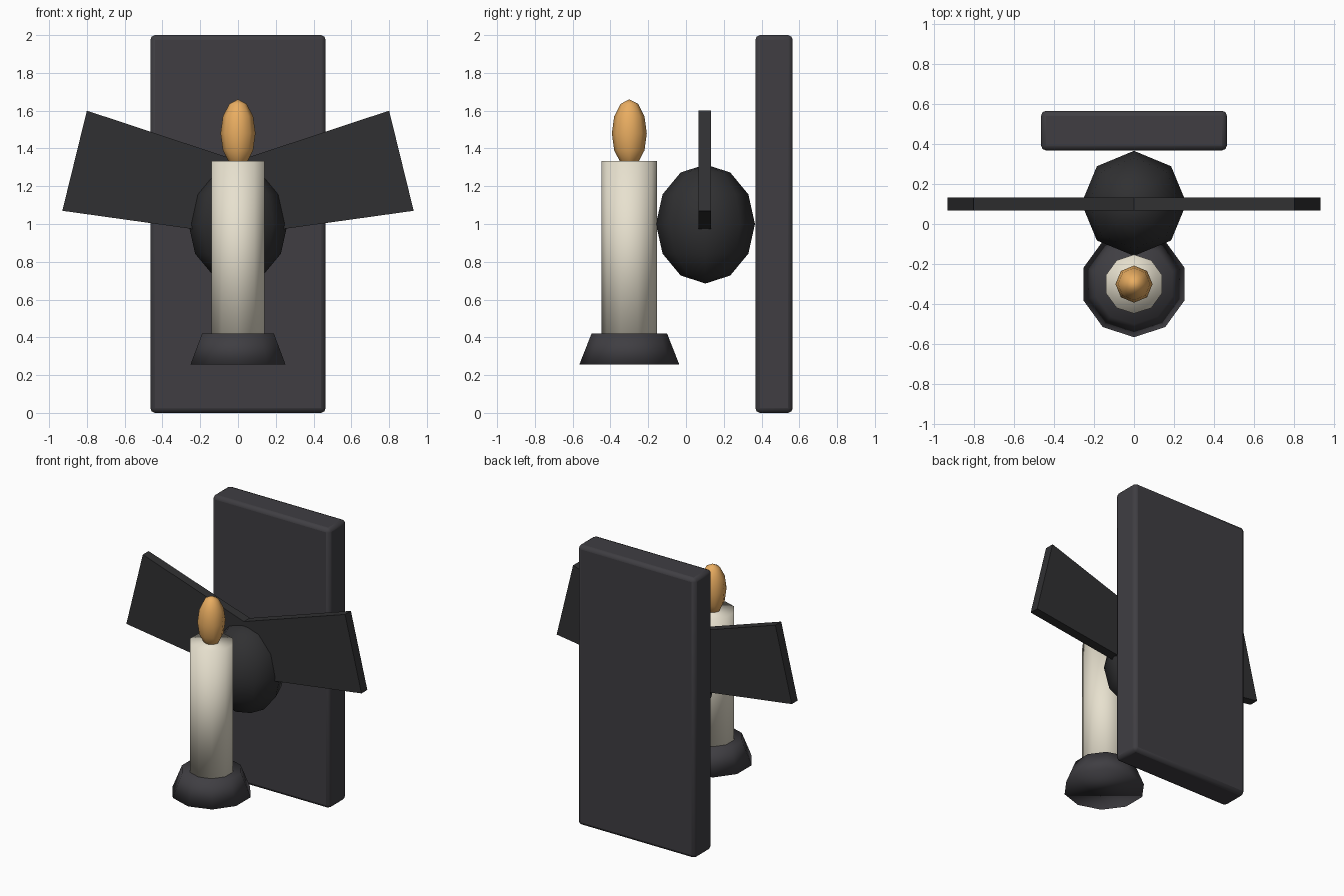
import bpy
import bmesh

if "Cube" in bpy.data.objects:
    bpy.data.objects.remove(bpy.data.objects["Cube"])


def material(name, rgb):
    m = bpy.data.materials.new(name)
    m.diffuse_color = (*rgb, 1)
    m.use_nodes = True
    m.node_tree.nodes["Principled BSDF"].inputs["Base Color"].default_value = m.diffuse_color
    return m


iron = material("iron", (0.05, 0.048, 0.055))
dark_iron = material("dark_iron", (0.03, 0.03, 0.032))
wax = material("wax", (0.80, 0.75, 0.62))
fire = material("fire", (0.82, 0.42, 0.12))


def finish(name, mat):
    ob = bpy.context.object
    ob.name = name
    ob.data.materials.append(mat)
    bpy.ops.object.shade_smooth()
    return ob


def frustum(name, r1, r2, z1, z2, y, mat):
    bpy.ops.mesh.primitive_cone_add(vertices=10, radius1=r1, radius2=r2,
                                    depth=z2 - z1, location=(0, y, (z1 + z2) / 2))
    return finish(name, mat)


def ellipsoid(name, y, z, r, rz, mat):
    bpy.ops.mesh.primitive_uv_sphere_add(segments=8, ring_count=6, radius=1,
                                         location=(0, y, z))
    bpy.context.object.scale = (r, r, rz)
    return finish(name, mat)


# Rounded wall plate
bpy.ops.mesh.primitive_cube_add(size=1, location=(0, 0.466, 1.0))
plate = bpy.context.object
plate.scale = (0.928, 0.198, 2.0)
bpy.ops.object.transform_apply(location=False, rotation=False, scale=True)
bev = plate.modifiers.new("bevel", 'BEVEL')
bev.width = 0.025
bev.segments = 2
finish("wall_plate", iron)
bpy.ops.object.shade_smooth_by_angle()

# Body between plate and candle
ellipsoid("body", 0.103, 1.0, 0.262, 0.315, dark_iron)

# Candle on its flared cup, with flame
frustum("candle_cup", 0.265, 0.2, 0.255, 0.42, -0.3, iron)
frustum("candle", 0.147, 0.147, 0.37, 1.333, -0.3, wax)
ellipsoid("flame", -0.3, 1.48, 0.0925, 0.18, fire)

# Pair of flat wings spreading from the body
profile = [(0, 1.335), (0.80, 1.60), (0.93, 1.07), (0, 0.94)]
for side, name in ((-1, "left_wing"), (1, "right_wing")):
    bm = bmesh.new()
    face = bm.faces.new([bm.verts.new((side * x, 0.067, z)) for x, z in profile])
    ext = bmesh.ops.extrude_face_region(bm, geom=[face], use_keep_orig=True)
    verts = [v for v in ext["geom"] if isinstance(v, bmesh.types.BMVert)]
    bmesh.ops.translate(bm, verts=verts, vec=(0, 0.066, 0))
    bmesh.ops.recalc_face_normals(bm, faces=bm.faces)
    mesh = bpy.data.meshes.new(name)
    bm.to_mesh(mesh)
    bm.free()
    mesh.materials.append(dark_iron)
    bpy.context.collection.objects.link(bpy.data.objects.new(name, mesh))
